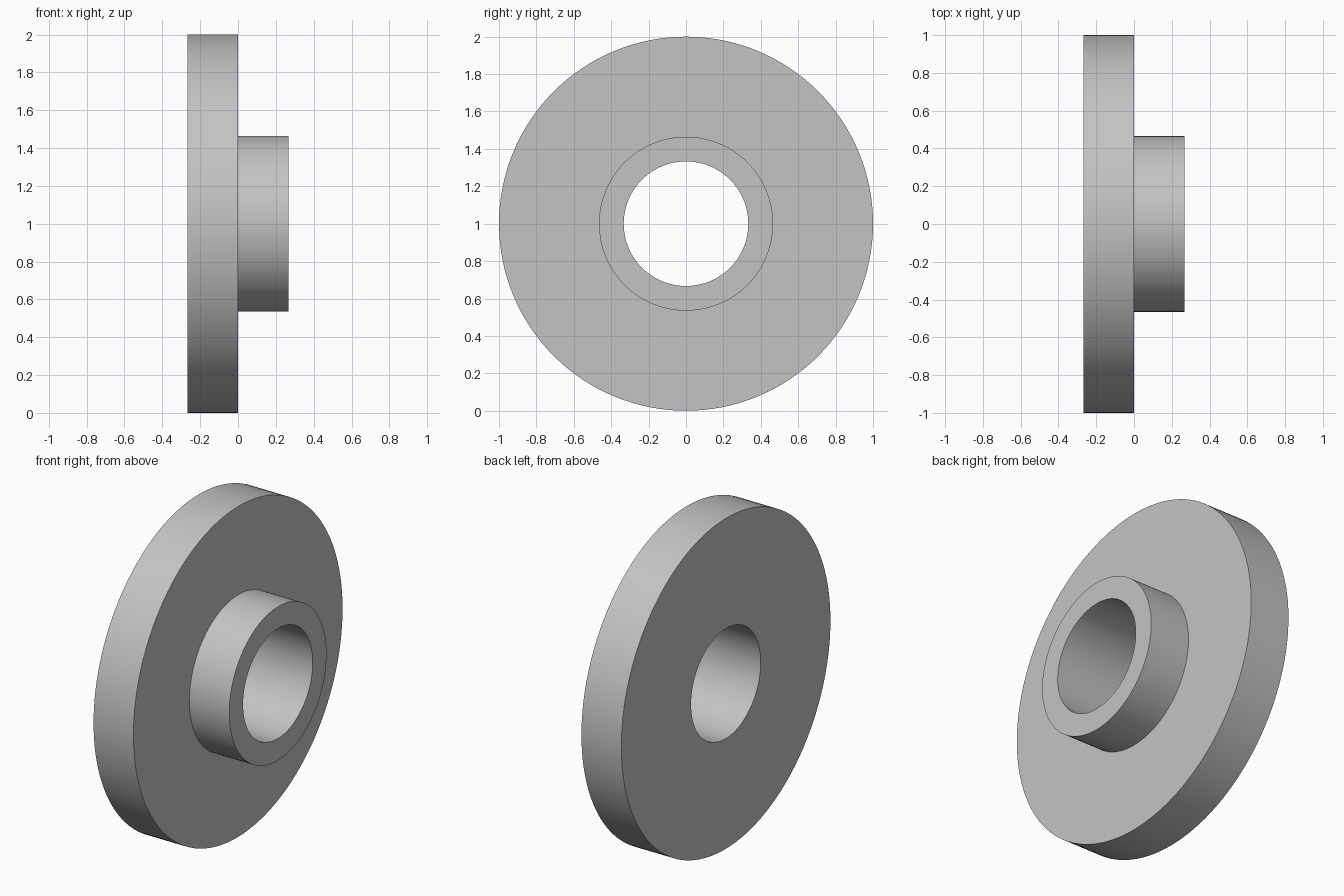
import bpy, bmesh, math
from mathutils import Matrix, Vector

default = bpy.data.objects.get("Cube")
if default:
    bpy.data.objects.remove(default, do_unlink=True)

SEGMENTS = 128
HALF_WIDTH = 0.267
OUTER_R, HUB_R, BORE_R = 1.0, 0.465, 0.333

# Plain grey material
grey = bpy.data.materials.new("plain_grey")
grey.use_nodes = True
colour = (0.55, 0.55, 0.55, 1)
grey.diffuse_color = colour
grey.node_tree.nodes["Principled BSDF"].inputs["Base Color"].default_value = colour

# Closed half section (x, radius): disc flange, hub sleeve and through bore
profile = [(-HALF_WIDTH, BORE_R), (-HALF_WIDTH, OUTER_R), (0, OUTER_R),
           (0, HUB_R), (HALF_WIDTH, HUB_R), (HALF_WIDTH, BORE_R)]

# Revolve the section around the x axis
bm = bmesh.new()
rings = []
for i in range(SEGMENTS):
    turn = Matrix.Rotation(math.tau * i / SEGMENTS, 3, 'X')
    rings.append([bm.verts.new(turn @ Vector((x, 0, r))) for x, r in profile])
for i, ring in enumerate(rings):
    following = rings[(i + 1) % SEGMENTS]
    for j in range(len(profile)):
        k = (j + 1) % len(profile)
        bm.faces.new((ring[j], ring[k], following[k], following[j]))
bmesh.ops.recalc_face_normals(bm, faces=bm.faces)

mesh = bpy.data.meshes.new("flanged_hub")
bm.to_mesh(mesh)
bm.free()
mesh.materials.append(grey)
hub = bpy.data.objects.new("flanged_hub", mesh)
hub.location.z = OUTER_R
bpy.context.collection.objects.link(hub)

# Smooth round walls with crisp rims
bpy.ops.object.select_all(action='DESELECT')
hub.select_set(True)
bpy.context.view_layer.objects.active = hub
bpy.ops.object.shade_smooth_by_angle(angle=math.radians(30))
